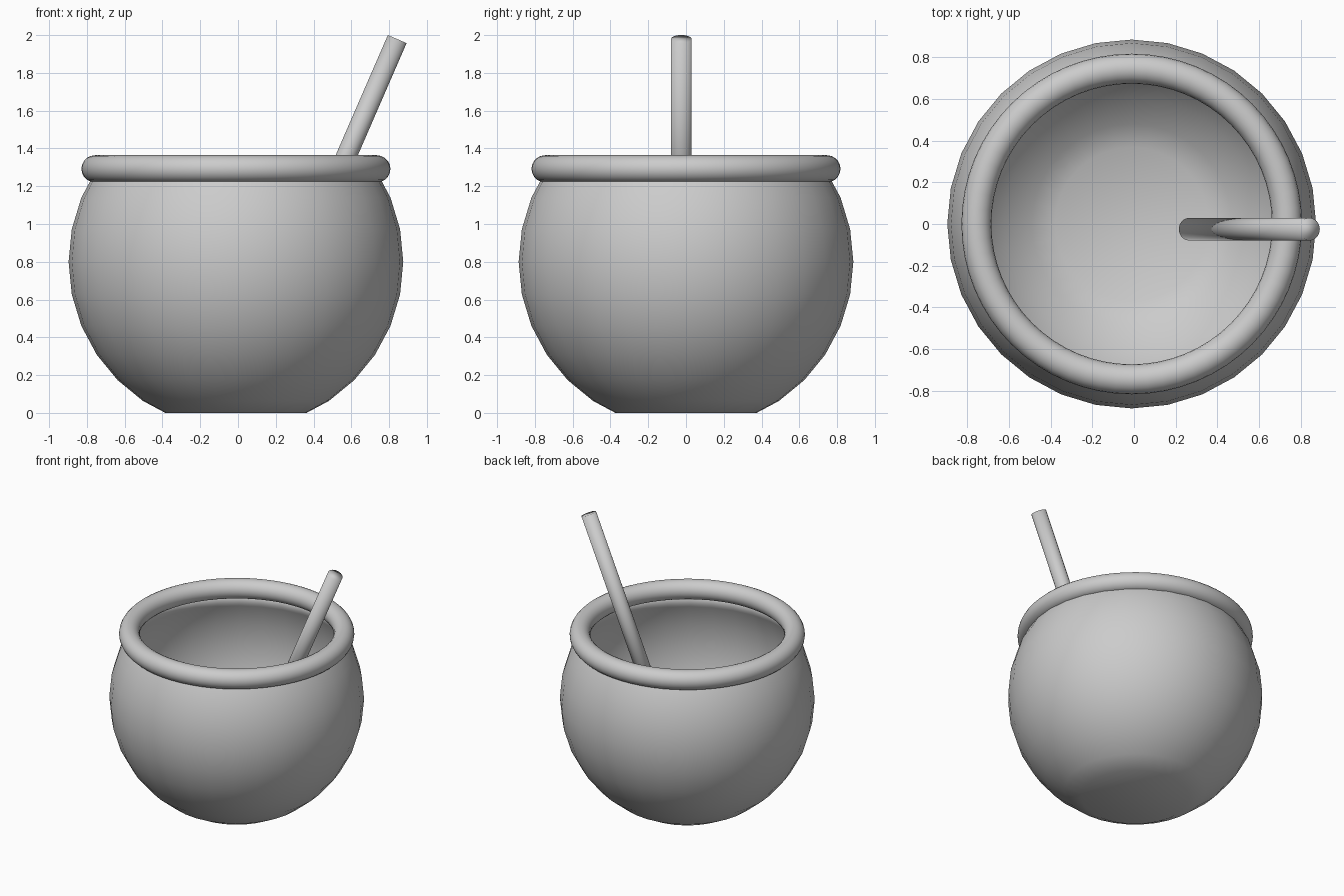
import bpy, bmesh, math
from mathutils import Vector

if "Cube" in bpy.data.objects:
    bpy.data.objects.remove(bpy.data.objects["Cube"])

CX = -0.011          # pot axis
R, CZ = 0.886, 0.80  # pot sphere radius and centre height


def smooth(ob, name):
    ob.name = name
    for p in ob.data.polygons:
        p.use_smooth = True
    return ob


# Pot body: sphere with a flat foot and an open mouth, given a thin wall
bpy.ops.mesh.primitive_uv_sphere_add(segments=32, ring_count=16, radius=R, location=(CX, 0, CZ))
pot = bpy.context.object
bm = bmesh.new()
bm.from_mesh(pot.data)
for z, up in ((0.493, 1), (-CZ, -1)):
    geom = bm.verts[:] + bm.edges[:] + bm.faces[:]
    cut = bmesh.ops.bisect_plane(bm, geom=geom, plane_co=(0, 0, z), plane_no=(0, 0, up), clear_outer=True)
edges = [e for e in cut["geom_cut"] if isinstance(e, bmesh.types.BMEdge)]
bmesh.ops.contextual_create(bm, geom=edges)
bmesh.ops.recalc_face_normals(bm, faces=bm.faces[:])
bm.to_mesh(pot.data)
bm.free()
smooth(pot, "pot_body")
wall = pot.modifiers.new("wall", 'SOLIDIFY')
wall.thickness = 0.02
wall.offset = -1

# Rounded rim
bpy.ops.mesh.primitive_torus_add(major_segments=64, minor_segments=20, major_radius=0.746,
                                 minor_radius=0.072, location=(CX, 0, 1.292))
smooth(bpy.context.object, "rim")

# Leaning stick, its lower end hanging inside the pot
angle, length = 0.41, 1.45
top = Vector((0.843, -0.025, 1.979))
axis = Vector((math.sin(angle), 0, math.cos(angle)))
bpy.ops.mesh.primitive_cylinder_add(vertices=32, radius=0.054, depth=length,
                                    location=top - axis * length / 2, rotation=(0, angle, 0))
smooth(bpy.context.object, "stick")
